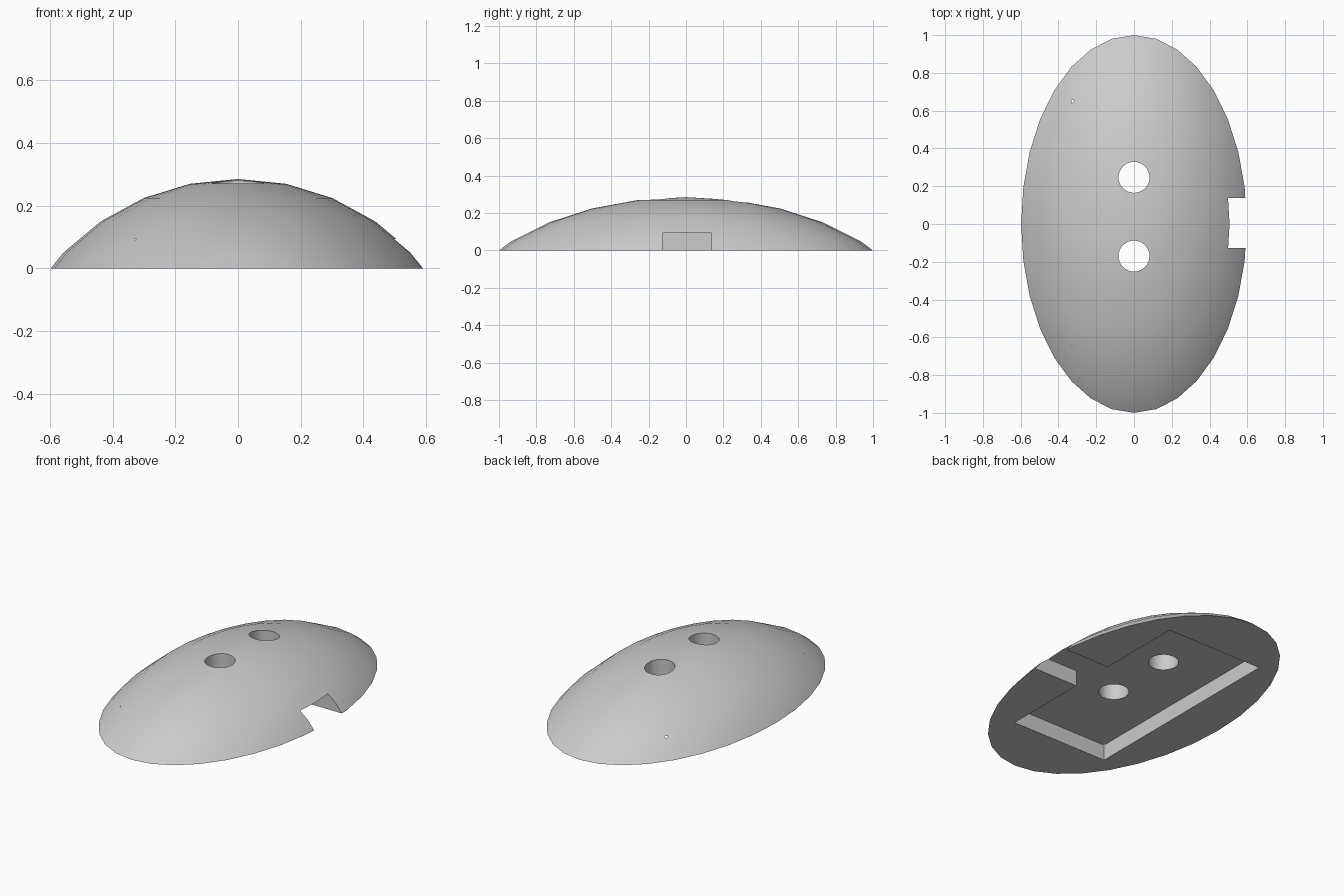
import bpy, bmesh, math
from mathutils import Matrix, Vector

if "Cube" in bpy.data.objects:
    bpy.data.objects.remove(bpy.data.objects["Cube"], do_unlink=True)

grey = bpy.data.materials.new("light_grey")
grey.use_nodes = True
colour = (0.6, 0.6, 0.6, 1)
grey.diffuse_color = colour
grey.node_tree.nodes["Principled BSDF"].inputs["Base Color"].default_value = colour


def add_object(name, bm):
    mesh = bpy.data.meshes.new(name)
    bm.to_mesh(mesh)
    bm.free()
    mesh.materials.append(grey)
    obj = bpy.data.objects.new(name, mesh)
    bpy.context.collection.objects.link(obj)
    return obj


def box_cutter(name, low, high):
    low, high = Vector(low), Vector(high)
    bm = bmesh.new()
    place = Matrix.Translation((low + high) / 2) @ Matrix.Diagonal((*(high - low), 1))
    bmesh.ops.create_cube(bm, size=1, matrix=place)
    return add_object(name, bm)


def hole_cutter(name, y):
    bm = bmesh.new()
    bmesh.ops.create_cone(bm, cap_ends=True, segments=32, radius1=0.082, radius2=0.082,
                          depth=1, matrix=Matrix.Translation((0, y, 0.2)))
    return add_object(name, bm)


# Dome: the cap of a stretched sphere, closed underneath
bm = bmesh.new()
bmesh.ops.create_uvsphere(bm, u_segments=32, v_segments=16, radius=1,
                          matrix=Matrix.Translation((0, 0, -0.515))
                          @ Matrix.Diagonal((0.787, 1.317, 0.8, 1)))
bmesh.ops.bisect_plane(bm, geom=bm.verts[:] + bm.edges[:] + bm.faces[:],
                       plane_co=(0, 0, 0), plane_no=(0, 0, 1), clear_inner=True)
bmesh.ops.holes_fill(bm, edges=[e for e in bm.edges if e.is_boundary])
bmesh.ops.recalc_face_normals(bm, faces=bm.faces)
dome = add_object("dome_shell", bm)

# Pocket in the underside, side slot leading into it, and two round holes
ceiling = 0.093
cutters = [
    box_cutter("pocket_cutter", (-0.33, -0.645, -0.2), (0.3, 0.657, ceiling)),
    box_cutter("side_slot_cutter", (0.1, -0.126, -0.3), (0.9, 0.137, ceiling)),
    hole_cutter("back_hole_cutter", 0.247),
    hole_cutter("front_hole_cutter", -0.17),
]
bpy.ops.object.select_all(action='DESELECT')
bpy.context.view_layer.objects.active = dome
dome.select_set(True)
for cutter in cutters:
    cut = dome.modifiers.new(cutter.name, 'BOOLEAN')
    cut.operation = 'DIFFERENCE'
    cut.solver = 'EXACT'
    cut.object = cutter
    bpy.ops.object.modifier_apply(modifier=cut.name)
    bpy.data.objects.remove(cutter, do_unlink=True)

bpy.ops.object.shade_smooth_by_angle(angle=math.radians(30))
